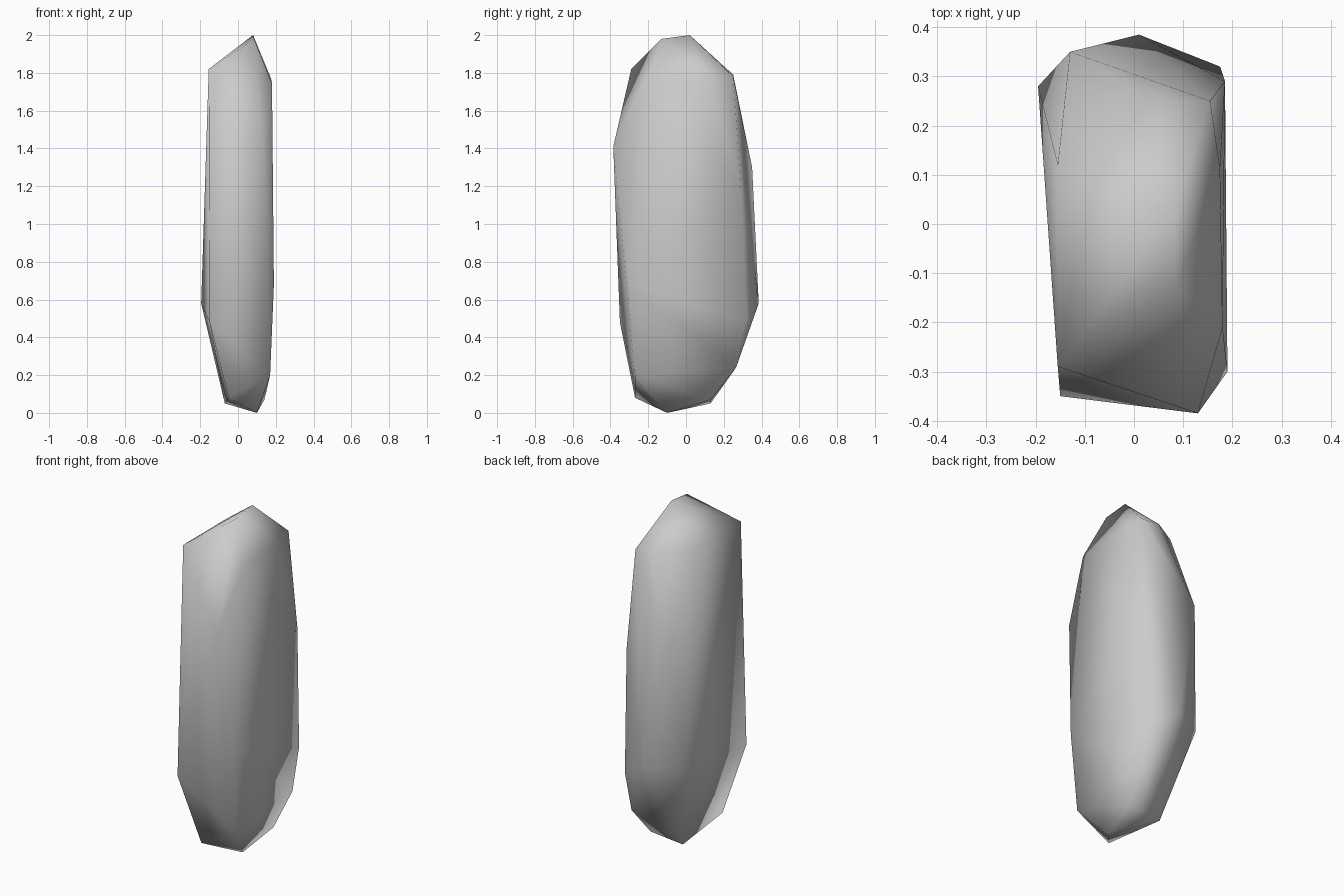
import bpy
import bmesh

cube = bpy.data.objects.get("Cube")
if cube:
    bpy.data.objects.remove(cube, do_unlink=True)

# Plain stone colour
stone = bpy.data.materials.new("stone_grey")
stone.use_nodes = True
grey = (0.6, 0.6, 0.6, 1)
stone.diffuse_color = grey
stone.node_tree.nodes["Principled BSDF"].inputs["Base Color"].default_value = grey

# Corners of the upright stone, grouped by height
tip = [(.08, .02, 2), (.085, -.13, 1.98)]
shoulder = [(-.155, -.29, 1.82), (-.155, .12, 1.82), (.035, .25, 1.79),
            (.155, .25, 1.78), (.175, .11, 1.77), (.18, -.21, 1.74)]
upper = [(.13, -.385, 1.41), (-.13, .35, 1.3), (.185, .29, 1.2)]
lower = [(.19, -.3, .68), (-.195, .28, .58), (.01, .385, .58),
         (-.15, -.35, .48), (.175, .32, .48)]
foot = [(.17, .265, .24), (.17, -.27, .2), (-.05, -.27, .08),
        (.14, .13, .07), (-.07, .13, .05), (.1, -.1, 0)]

# Wrap the corners in one convex shell
mesh = bpy.data.meshes.new("standing_stone")
bm = bmesh.new()
for corner in tip + shoulder + upper + lower + foot:
    bm.verts.new(corner)
bmesh.ops.convex_hull(bm, input=bm.verts[:])
bmesh.ops.recalc_face_normals(bm, faces=bm.faces[:])
for face in bm.faces:
    face.smooth = True
bm.to_mesh(mesh)
bm.free()
mesh.materials.append(stone)

rock = bpy.data.objects.new("standing_stone", mesh)
bpy.context.collection.objects.link(rock)
